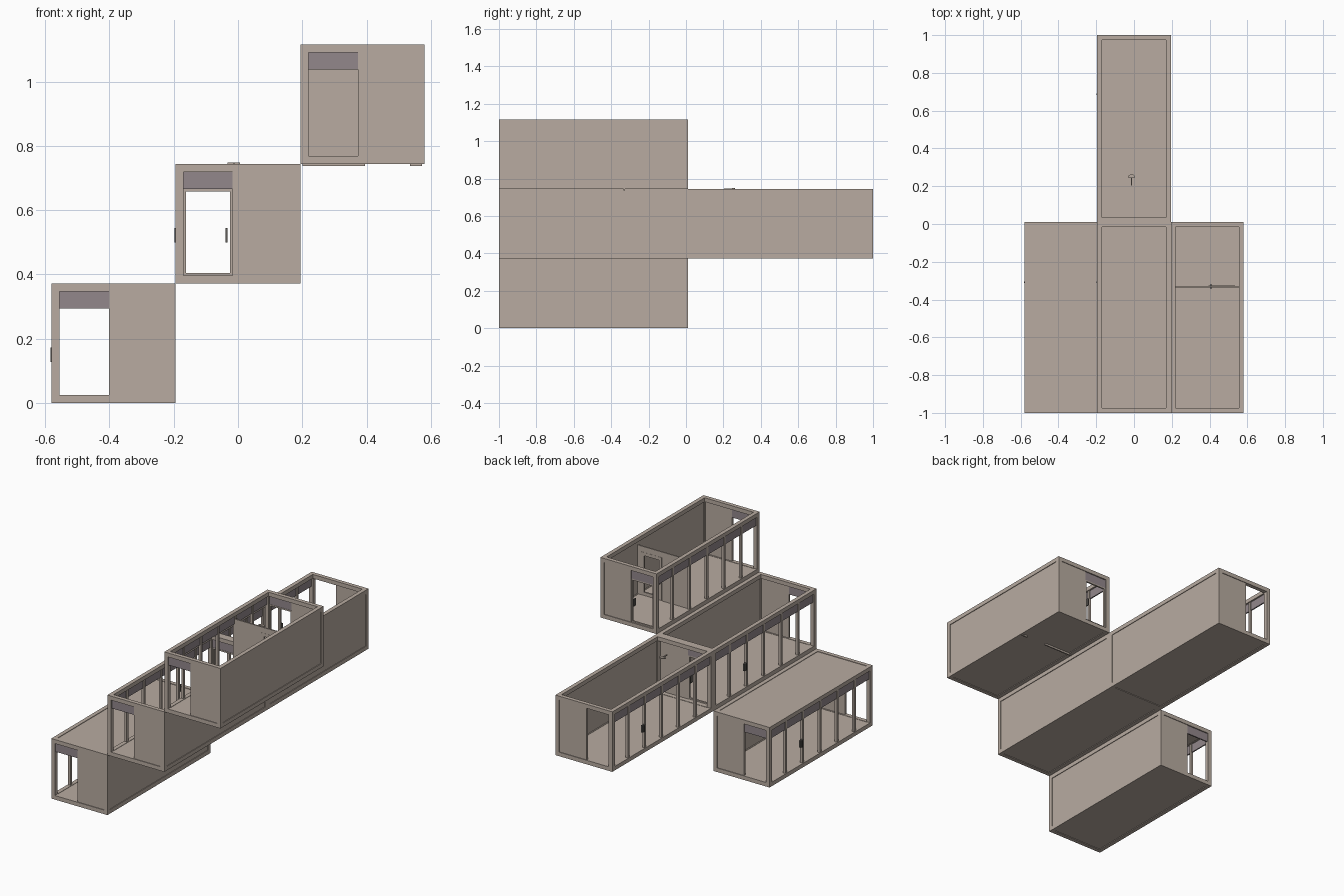
import bpy, bmesh, math
from mathutils import Matrix, Vector

if "Cube" in bpy.data.objects:
    bpy.data.objects.remove(bpy.data.objects["Cube"])


def material(name, rgb):
    m = bpy.data.materials.new(name)
    m.diffuse_color = (*rgb, 1)
    m.use_nodes = True
    m.node_tree.nodes["Principled BSDF"].inputs["Base Color"].default_value = m.diffuse_color
    return m


TAN = material("warm_taupe", (0.48, 0.41, 0.355))
GREY = material("mauve_grey", (0.29, 0.245, 0.26))
DARK = material("dark_handle", (0.12, 0.11, 0.10))

T = 0.025      # frame beam thickness
H = 0.372      # unit height
BAYS = 6       # bays in the glazed side
LINTEL = 0.294  # underside of the lintel bands


def boxes(name, spans, mat):
    """One object made of axis-aligned boxes (x0, x1, y0, y1, z0, z1)."""
    bm = bmesh.new()
    for x0, x1, y0, y1, z0, z1 in spans:
        centre = Vector((x0 + x1, y0 + y1, z0 + z1)) / 2
        size = Matrix.Diagonal((x1 - x0, y1 - y0, z1 - z0, 1))
        bmesh.ops.create_cube(bm, size=1, matrix=Matrix.Translation(centre) @ size)
    me = bpy.data.meshes.new(name)
    bm.to_mesh(me)
    bm.free()
    me.materials.append(mat)
    ob = bpy.data.objects.new(name, me)
    bpy.context.collection.objects.link(ob)
    return ob


def door_frame(name, x0, x1, y, z0, z1, w=0.008):
    """Slim rectangular frame standing across the unit."""
    a, b = y - 0.005, y + 0.005
    boxes(name, [(x0, x0 + w, a, b, z0, z1), (x1 - w, x1, a, b, z0, z1),
                 (x0 + w, x1 - w, a, b, z0, z0 + w),
                 (x0 + w, x1 - w, a, b, z1 - w, z1)], TAN)


def unit(name, x0, x1, y0, y1, z, roof=False, front=True, back_lintel=True, handle=True):
    t = z + H
    xi, xo, yi, yo = x0 + T, x1 - T, y0 + T, y1 - T
    split = x0 + 0.178   # edge between end opening and end panel

    # Corner posts and rails
    frame = []
    for a in (x0, xo):
        for b in (y0, yo):
            frame.append((a, a + T, b, b + T, z, t))
    for c in (z, t - T):
        for a in (x0, xo):
            frame.append((a, a + T, yi, yo, c, c + T))
        for b in (y0, yo):
            frame.append((xi, xo, b, b + T, c, c + T))
    boxes(name + "_frame", frame, TAN)

    # Floor and roof
    boxes(name + "_floor", [(xi, xo, yi, yo, z + 0.004, z + T - 0.002)], TAN)
    if roof:
        boxes(name + "_roof", [(xi, xo, yi, yo, t - T + 0.002, t - 0.003)], TAN)

    # Solid long wall and end panels, slightly recessed
    boxes(name + "_long_wall", [(x1 - 0.018, x1 - 0.004, yi, yo, z + T, t - T)], TAN)
    ends = [(y1 - 0.018, y1 - 0.004)]
    if front:
        ends.append((y0 + 0.004, y0 + 0.018))
    boxes(name + "_end_panels",
          [(split, xo, a, b, z + T, t - T) for a, b in ends], TAN)

    # Mullions of the glazed side
    step = (y1 - y0) / BAYS
    boxes(name + "_mullions",
          [(x0 + 0.004, x0 + 0.020, y1 - i * step - 0.008, y1 - i * step + 0.008,
            z + T, t - T) for i in range(1, BAYS)], TAN)

    # Lintel bands over the openings
    bands = []
    for i in range(BAYS):
        a = yo if i == 0 else y1 - i * step - 0.008
        b = yi if i == BAYS - 1 else y1 - (i + 1) * step + 0.008
        bands.append((x0 + 0.007, x0 + 0.015, b, a, z + LINTEL, t - T))
    if front:
        bands.append((xi, split, y0 + 0.007, y0 + 0.015, z + LINTEL, t - T))
    if back_lintel:
        bands.append((xi, split, y1 - 0.015, y1 - 0.007, z + LINTEL, t - T))
    boxes(name + "_lintels", bands, GREY)

    # Pull handle on the glazed side
    if handle:
        hy = y1 - 2 * step + 0.018
        boxes(name + "_side_handle",
              [(x0 - 0.003, x0 + 0.003, hy - 0.004, hy + 0.004, z + 0.128, z + 0.172),
               (x0 + 0.003, x0 + 0.012, hy - 0.012, hy + 0.012, z + 0.128, z + 0.172)], DARK)


unit("lower_unit", -0.58, -0.195, -1, 0.01, 0, roof=True)
unit("middle_front_unit", -0.195, 0.195, -1, 0.01, H)
unit("middle_rear_unit", -0.195, 0.195, 0.01, 1, H, front=False, back_lintel=False)
unit("upper_unit", 0.195, 0.58, -1, 0.01, 2 * H, handle=False)

# Framed doors with handles
for label, x, z in (("middle", -0.195, H), ("upper", 0.195, 2 * H)):
    door_frame(label + "_door_frame", x + T, x + 0.178, -0.002, z + T, z + LINTEL)
    boxes(label + "_door_handle",
          [(x + 0.156, x + 0.162, -0.012, 0.010, z + 0.128, z + 0.172)], DARK)

# Upper room partition with a doorway
py0, py1 = -0.335, -0.327
boxes("upper_partition", [(0.20, 0.395, py0, py1, 0.737, 1.07),
                          (0.535, 0.572, py0, py1, 0.737, 1.07),
                          (0.395, 0.535, py0, py1, 1.035, 1.07)], TAN)
door_frame("partition_door_frame", 0.395, 0.535, -0.331, 0.769, 1.035, 0.02)
boxes("partition_handle", [(0.404, 0.410, -0.345, -0.317, 0.87, 0.915)], DARK)

# Shower head and its arm
bm = bmesh.new()
rim = [bm.verts.new((-0.013 + 0.02 * math.cos(a), 0.245 + 0.018 * math.sin(a), 0.742))
       for a in [math.pi * i / 10 for i in range(11)]]
face = bm.faces.new(rim)
top = bmesh.ops.extrude_face_region(bm, geom=[face])["geom"]
bmesh.ops.translate(bm, vec=(0, 0, 0.007), verts=[v for v in top if isinstance(v, bmesh.types.BMVert)])
bmesh.ops.recalc_face_normals(bm, faces=bm.faces)
mesh = bpy.data.meshes.new("shower_head")
bm.to_mesh(mesh)
bm.free()
mesh.materials.append(TAN)
bpy.context.collection.objects.link(bpy.data.objects.new("shower_head", mesh))
boxes("shower_arm", [(-0.016, -0.010, 0.203, 0.245, 0.742, 0.748)], TAN)
